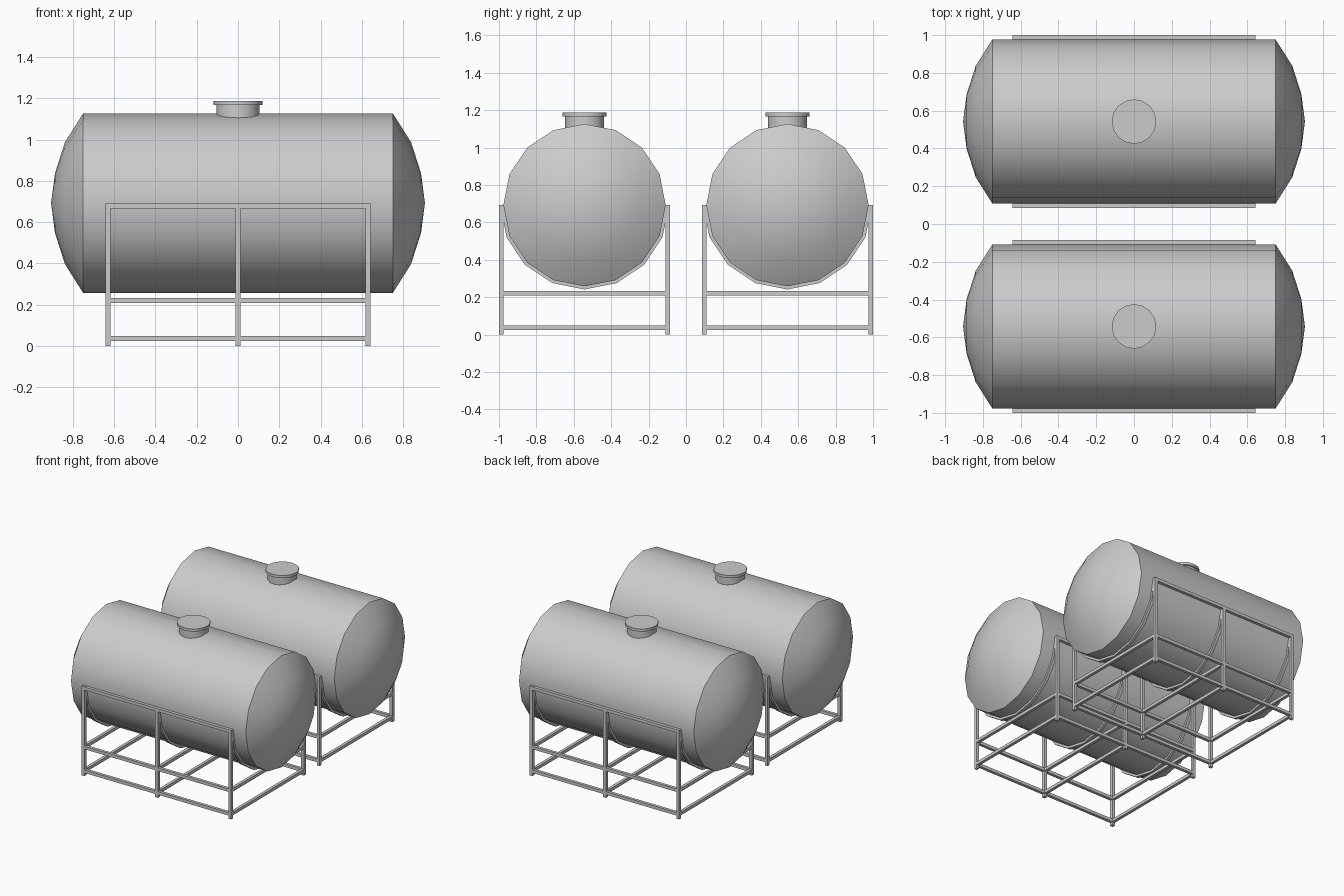
import bpy, bmesh
from math import sin, cos, pi, radians
from mathutils import Matrix

cube = bpy.data.objects.get("Cube")
if cube:
    bpy.data.objects.remove(cube, do_unlink=True)

steel = bpy.data.materials.new("grey steel")
steel.use_nodes = True
GREY = (0.6, 0.6, 0.6, 1)
steel.diffuse_color = GREY
steel.node_tree.nodes["Principled BSDF"].inputs["Base Color"].default_value = GREY

SIDES = 16
RADIUS = 0.434      # tank radius
AXIS_Z = 0.692      # height of the tank axis
ROW_Y = 0.5425      # offset of each tank from the centre
BAR = 0.024         # frame bar thickness
LEG_Y = 0.4455      # leg offset from the tank axis
LEG_X = 0.63


def finish(name, bm, smooth=False):
    bmesh.ops.recalc_face_normals(bm, faces=bm.faces[:])
    mesh = bpy.data.meshes.new(name)
    bm.to_mesh(mesh)
    bm.free()
    mesh.materials.append(steel)
    obj = bpy.data.objects.new(name, mesh)
    bpy.context.collection.objects.link(obj)
    if smooth:
        bpy.ops.object.select_all(action='DESELECT')
        obj.select_set(True)
        bpy.context.view_layer.objects.active = obj
        bpy.ops.object.shade_smooth_by_angle(angle=radians(30))
    return obj


def lathe(name, profile, matrix):
    """Revolve (radius, height) points round local z."""
    bm = bmesh.new()
    rings = []
    for r, h in profile:
        count = SIDES if r > 0 else 1
        rings.append([bm.verts.new((r * cos(2 * pi * i / SIDES), r * sin(2 * pi * i / SIDES), h))
                      for i in range(count)])
    for a, b in zip(rings, rings[1:]):
        for i in range(SIDES):
            j = (i + 1) % SIDES
            corners = [a[i % len(a)], a[j % len(a)], b[j % len(b)], b[i % len(b)]]
            bm.faces.new(list(dict.fromkeys(corners)))
    for ring in (rings[0], rings[-1]):
        if len(ring) > 1:
            bm.faces.new(ring)
    bm.transform(matrix)
    return finish(name, bm, True)


def bar(bm, centre, size):
    bmesh.ops.create_cube(bm, size=1, matrix=Matrix.Translation(centre) @ Matrix.Diagonal((*size, 1)))


def strap(name, x, y):
    """Cradle band following the lower half of the tank."""
    bm = bmesh.new()
    sections = []
    for i in range(SIDES // 2 + 1):
        a = pi + 2 * pi * i / SIDES
        sections.append([bm.verts.new((x + dx, y + r * cos(a), AXIS_Z + r * sin(a)))
                         for dx, r in ((-BAR / 2, RADIUS - 0.004), (BAR / 2, RADIUS - 0.004),
                                       (BAR / 2, RADIUS + 0.017), (-BAR / 2, RADIUS + 0.017))])
    for a, b in zip(sections, sections[1:]):
        for k in range(4):
            m = (k + 1) % 4
            bm.faces.new((a[k], a[m], b[m], b[k]))
    bm.faces.new(sections[0])
    bm.faces.new(sections[-1])
    finish(name, bm, True)


# Tank body with domed ends, as a half profile mirrored along its axis
dome = [(0, 0.905), (0.145, 0.886), (0.295, 0.838), (RADIUS, 0.75)]
shell = dome + [(r, -h) for r, h in reversed(dome)]

for side, y in (("front", -ROW_Y), ("back", ROW_Y)):
    lathe(f"{side}_tank", shell, Matrix.Translation((0, y, AXIS_Z)) @ Matrix.Rotation(pi / 2, 4, 'Y'))

    # Filler neck and lid
    lathe(f"{side}_hatch_neck", [(0.105, 1.09), (0.105, 1.166)], Matrix.Translation((0, y, 0)))
    lathe(f"{side}_hatch_lid", [(0.118, 1.166), (0.118, 1.187)], Matrix.Translation((0, y, 0)))

    # Legs and cradle straps
    legs, rails, beams = bmesh.new(), bmesh.new(), bmesh.new()
    for n, x in enumerate((-LEG_X, 0, LEG_X)):
        strap(f"{side}_cradle_strap_{n + 1}", x, y)
        for s in (-1, 1):
            bar(legs, (x, y + s * LEG_Y, 0.346), (BAR, BAR, 0.692))
        # Cross beams between the legs
        for z in (0.036, 0.22):
            bar(beams, (x, y, z), (BAR * 0.95, 2 * LEG_Y, BAR))

    # Long rails joining the legs
    for s in (-1, 1):
        for z in (0.036, 0.22, 0.679):
            bar(rails, (0, y + s * LEG_Y, z), (2 * LEG_X, BAR * 0.95, BAR))
    finish(f"{side}_frame_legs", legs)
    finish(f"{side}_frame_rails", rails)
    finish(f"{side}_frame_cross_beams", beams)
